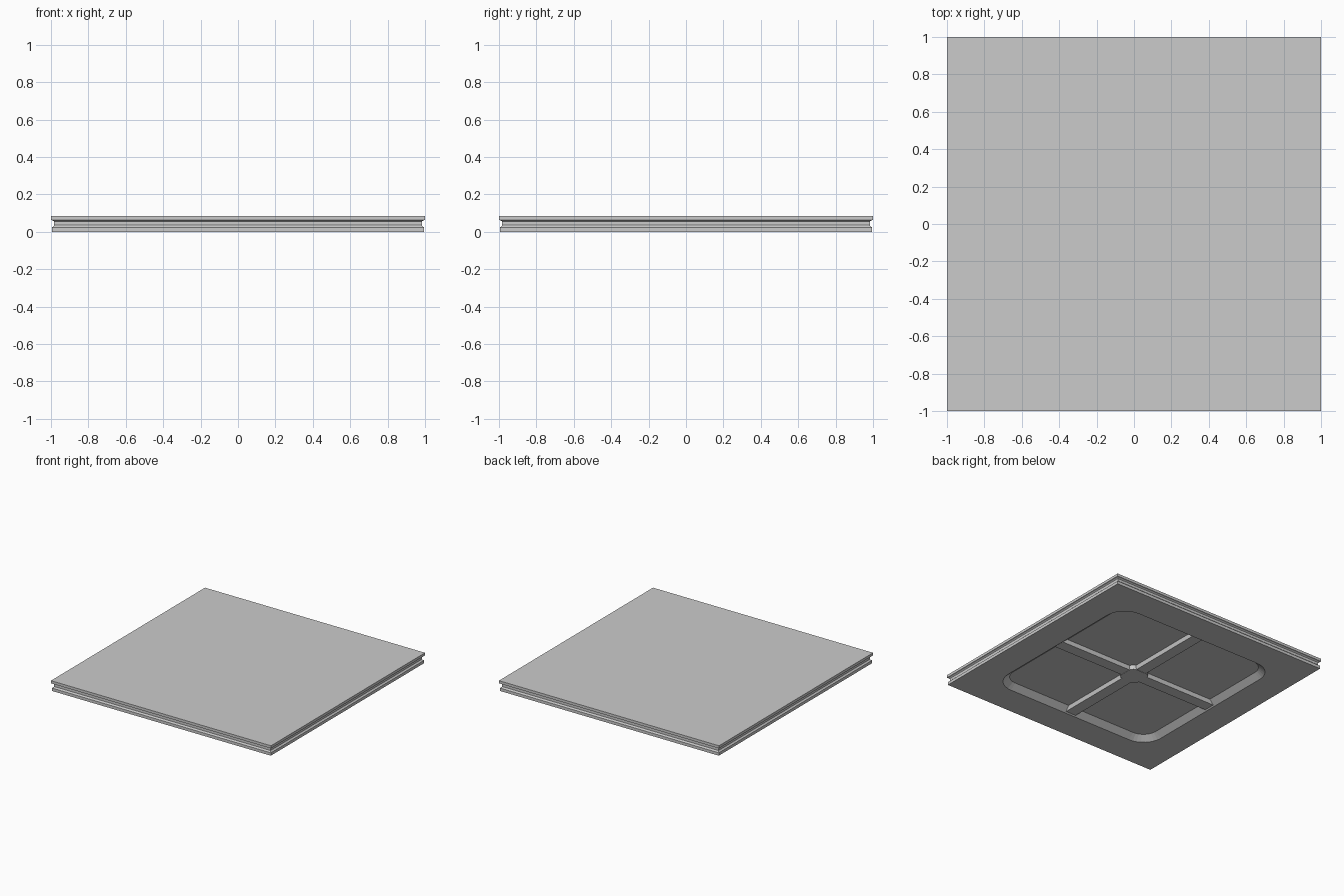
import bpy, bmesh
from math import cos, sin, pi

if "Cube" in bpy.data.objects:
    bpy.data.objects.remove(bpy.data.objects["Cube"])


def ring(hx, hy, r, z, n=8):
    """Rounded rectangle loop; r = 0 gives four plain corners."""
    if r == 0:
        return [(hx, hy, z), (-hx, hy, z), (-hx, -hy, z), (hx, -hy, z)]
    pts = []
    for q, (sx, sy) in enumerate([(1, 1), (-1, 1), (-1, -1), (1, -1)]):
        for i in range(n + 1):
            a = (q + i / n) * pi / 2
            pts.append((sx * (hx - r) + r * cos(a), sy * (hy - r) + r * sin(a), z))
    return pts


def loft(name, rings):
    """Skin a stack of matching loops and cap both ends."""
    bm = bmesh.new()
    loops = [[bm.verts.new(p) for p in loop] for loop in rings]
    n = len(loops[0])
    for a, b in zip(loops, loops[1:]):
        for i in range(n):
            j = (i + 1) % n
            bm.faces.new((a[i], a[j], b[j], b[i]))
    bm.faces.new(loops[0][::-1])
    bm.faces.new(loops[-1])
    bmesh.ops.recalc_face_normals(bm, faces=bm.faces)
    mesh = bpy.data.meshes.new(name)
    bm.to_mesh(mesh)
    bm.free()
    obj = bpy.data.objects.new(name, mesh)
    bpy.context.collection.objects.link(obj)
    return obj


FLOOR = 0.04   # recess depth
RIB = 0.008    # height of rib undersides

# Square tile with a groove running round its edge
profile = [(0.995, 0), (0.995, 0.024), (0.988, 0.028), (0.983, 0.035),
           (0.983, 0.055), (0.99, 0.06), (1.0, 0.063), (1.0, 0.085)]
tile = loft("tile_body", [ring(h, h, 0, z) for h, z in profile])

# Rounded recess in the underside, with sloping walls
cutter = loft("recess_cutter", [ring(0.80, 0.80, 0.22, -FLOOR),
                                ring(0.70, 0.70, 0.12, FLOOR)])
cutter.hide_render = True
cutter.hide_set(True)
cut = tile.modifiers.new("recess", "BOOLEAN")
cut.operation = "DIFFERENCE"
cut.object = cutter
cut.solver = "EXACT"

# Crossed stiffening ribs with slightly sloping sides
loft("rib_x", [ring(0.76, 0.047, 0, RIB), ring(0.76, 0.056, 0, FLOOR + 0.004)])
for sign, name in ((1, "rib_back"), (-1, "rib_front")):
    rib = loft(name, [ring(0.047, 0.345, 0, RIB), ring(0.056, 0.345, 0, FLOOR + 0.004)])
    rib.location.y = sign * 0.415

# Rounded square boss where the ribs meet
loft("centre_boss", [ring(0.085, 0.085, 0.04, RIB - 0.002, 5),
                     ring(0.09, 0.09, 0.045, FLOOR + 0.004, 5)])
